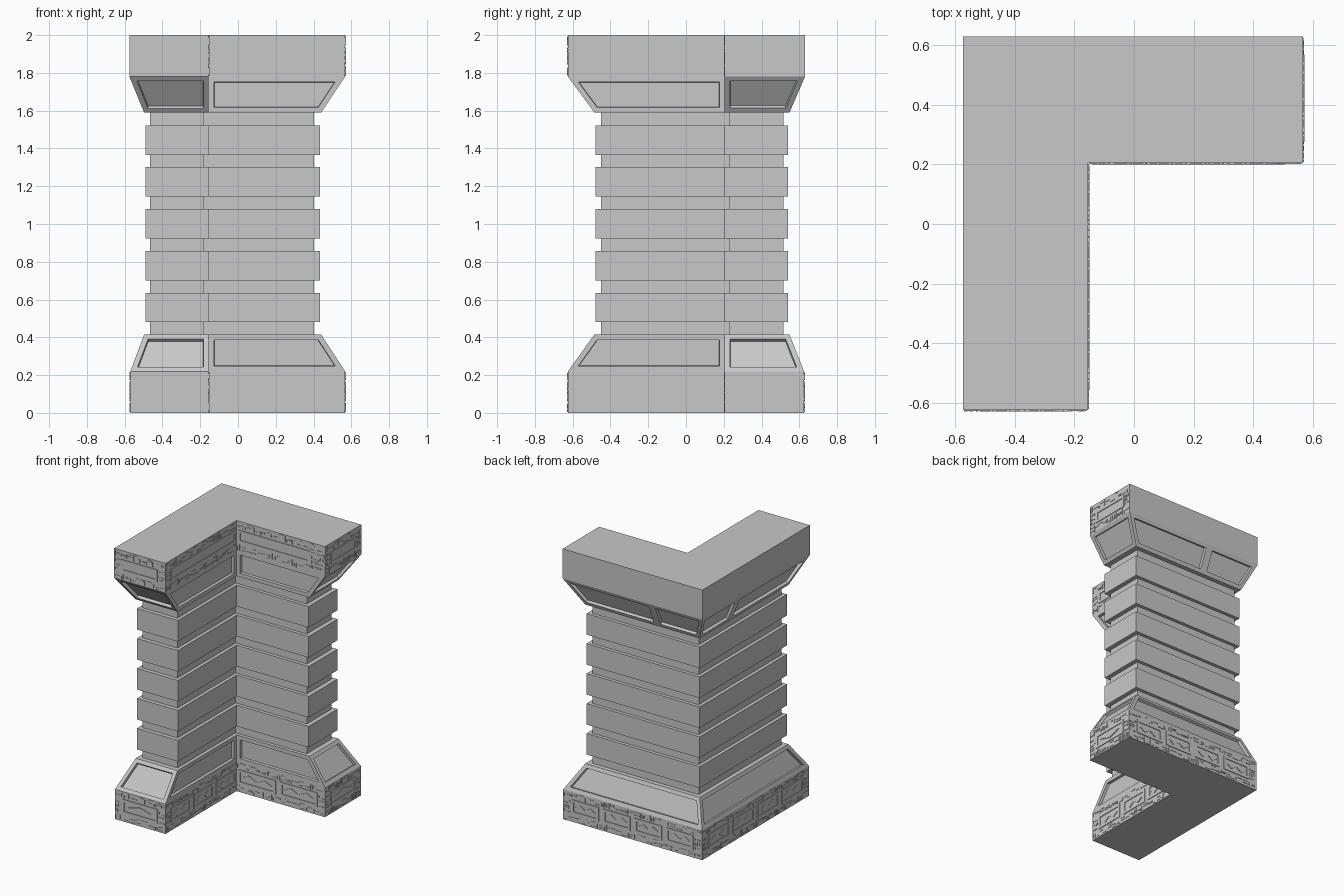
import bpy, bmesh, random
from mathutils import Vector

random.seed(4)
cube = bpy.data.objects.get("Cube")
if cube:
    bpy.data.objects.remove(cube)

stone = bpy.data.materials.new("grey_stone")
stone.use_nodes = True
stone.diffuse_color = (0.58, 0.58, 0.58, 1)
stone.node_tree.nodes["Principled BSDF"].inputs["Base Color"].default_value = (0.58, 0.58, 0.58, 1)


def finish(name, bm):
    mesh = bpy.data.meshes.new(name)
    bm.normal_update()
    bm.to_mesh(mesh)
    bm.free()
    mesh.materials.append(stone)
    obj = bpy.data.objects.new(name, mesh)
    bpy.context.collection.objects.link(obj)
    return obj


def ell(x0, x1, y0, y1, xi, yi, split=False):
    """Counter-clockwise L outline; split adds points where the arms meet the rear walls."""
    pts = [(x0, y0), (xi, y0), (xi, yi), (x1, yi), (x1, y1)]
    if split:
        pts.append((xi, y1))
    pts.append((x0, y1))
    if split:
        pts.append((x0, yi))
    return pts


def loft(name, low, z0, high, z1, border=0, depth=0):
    """Solid between two outlines, with optional sunken panels on its sides."""
    bm = bmesh.new()
    a = [bm.verts.new((x, y, z0)) for x, y in low]
    b = [bm.verts.new((x, y, z1)) for x, y in high]
    n = len(a)
    sides = [bm.faces.new((a[i], a[(i + 1) % n], b[(i + 1) % n], b[i])) for i in range(n)]
    caps = [bm.faces.new(a[::-1]), bm.faces.new(b)]
    bm.normal_update()
    if border:
        bmesh.ops.inset_individual(bm, faces=sides, thickness=border, use_even_offset=True)
        bm.normal_update()
        bmesh.ops.inset_individual(bm, faces=sides, thickness=0.002, depth=-depth,
                                   use_even_offset=True)
    bmesh.ops.triangulate(bm, faces=caps)
    return finish(name, bm)


# Main outlines
outer = ell(-0.57, 0.567, -0.625, 0.625, -0.155, 0.205)
top_outer = ell(-0.575, 0.567, -0.625, 0.63, -0.155, 0.205)
neck = ell(-0.497, 0.44, -0.485, 0.548, -0.155, 0.205)
band = ell(-0.49, 0.435, -0.48, 0.54, -0.155, 0.205)
core = ell(-0.465, 0.402, -0.45, 0.515, -0.18, 0.23)

# Base block, sloped base, shaft and bands
loft("base_block", outer, 0, outer, 0.22)
loft("base_slope", outer, 0.22, neck, 0.415, 0.028, 0.02)
loft("shaft", core, 0.41, core, 1.595)
for i in range(5):
    z = 0.48 + i * 0.2215
    loft(f"shaft_band_{i + 1}", band, z, band, z + 0.156)

# Flared crown and crown block
flare_low = ell(-0.497, 0.44, -0.485, 0.548, -0.155, 0.205, True)
flare_high = ell(-0.575, 0.567, -0.625, 0.63, -0.155, 0.205, True)
loft("crown_flare", flare_low, 1.59, flare_high, 1.78, 0.028, 0.02)
loft("crown_block", top_outer, 1.78, top_outer, 2.0)


class Wall:
    """Flat wall between two outline points, on which thin raised pieces are placed."""

    def __init__(self, bm, p, q):
        self.bm, self.p = bm, Vector((*p, 0))
        d = Vector((*q, 0)) - self.p
        self.length = d.length
        self.u = d.normalized()
        self.n = Vector((self.u.y, -self.u.x, 0))

    def slab(self, pts, height):
        rings = [[self.bm.verts.new(self.p + self.u * u + Vector((0, 0, z)) + self.n * h)
                  for u, z in pts] for h in (-0.002, height)]
        k = len(pts)
        self.bm.faces.new(rings[1])
        for i in range(k):
            j = (i + 1) % k
            self.bm.faces.new((rings[0][i], rings[0][j], rings[1][j], rings[1][i]))

    def rect(self, u0, u1, z0, z1, height=0.005):
        self.slab([(u0, z0), (u1, z0), (u1, z1), (u0, z1)], height)

    def frame(self, u0, u1, z0, z1, w=0.018):
        self.rect(u0, u1, z0, z0 + w)
        self.rect(u0, u1, z1 - w, z1)
        self.rect(u0, u0 + w, z0 + w, z1 - w)
        self.rect(u1 - w, u1, z0 + w, z1 - w)

    def diamond(self, u, z, rx, rz):
        self.slab([(u - rx, z), (u, z - rz), (u + rx, z), (u, z + rz)], 0.005)

    def ticks(self, u0, u1, z0, z1):
        """Scattered short ribs, upright or lying, filling a strip."""
        u = u0
        while u < u1 - 0.012:
            z = random.uniform(z0, z0 + 0.01)
            if random.random() < 0.5:
                self.rect(u, u + 0.006, z, random.uniform(z + 0.015, z1), 0.004)
                u += random.uniform(0.012, 0.024)
            else:
                w = min(random.uniform(0.02, 0.05), u1 - u)
                for k in range(random.randint(1, 2)):
                    zk = random.uniform(z0, z1 - 0.006)
                    self.rect(u, u + w, zk, zk + 0.005, 0.003)
                u += w + 0.008


def decorate(name, outline, zs, layout):
    """Add framed panels and ribs; layout rows: wall, frames, diamonds, start and end margin."""
    bm = bmesh.new()
    bottom, low, high, top = zs
    for i, count, gems, m0, m1 in layout:
        wall = Wall(bm, outline[i], outline[(i + 1) % len(outline)])
        gap = 0.035
        w = (wall.length - m0 - m1 - gap * (count - 1)) / count
        for k in range(count):
            u0 = m0 + k * (w + gap)
            wall.frame(u0, u0 + w, low, high)
            cell = (w - 0.05) / max(gems, 1)
            for g in range(gems):
                wall.diamond(u0 + 0.025 + cell * (g + 0.5), (low + high) / 2,
                             min(cell * 0.45, 0.095), 0.027)
        wall.ticks(0.004, wall.length - 0.004, bottom + 0.004, low - 0.008)
        wall.ticks(0.004, wall.length - 0.004, high + 0.008, top - 0.004)
        for a, b in ((0.004, m0 - 0.008), (wall.length - m1 + 0.008, wall.length - 0.004)):
            z = low
            while b - a > 0.03 and z < high - 0.01:
                wall.ticks(a, b, z, z + 0.026)
                z += 0.032
    return finish(name, bm)


# Panels and ribs round the base, and on the ends and inner walls of the crown
decorate("base_trim", outer, (0, 0.06, 0.165, 0.22), [
    (0, 1, 1, 0.06, 0.065), (1, 3, 2, 0.065, 0.01), (2, 2, 2, 0.015, 0.06),
    (3, 1, 1, 0.07, 0.06), (4, 4, 2, 0.07, 0.07), (5, 4, 2, 0.07, 0.07)])
decorate("crown_trim", top_outer, (1.78, 1.845, 1.935, 2.0), [
    (0, 1, 0, 0.06, 0.065), (1, 1, 0, 0.065, 0.01),
    (2, 1, 0, 0.015, 0.12), (3, 1, 0, 0.07, 0.06)])
